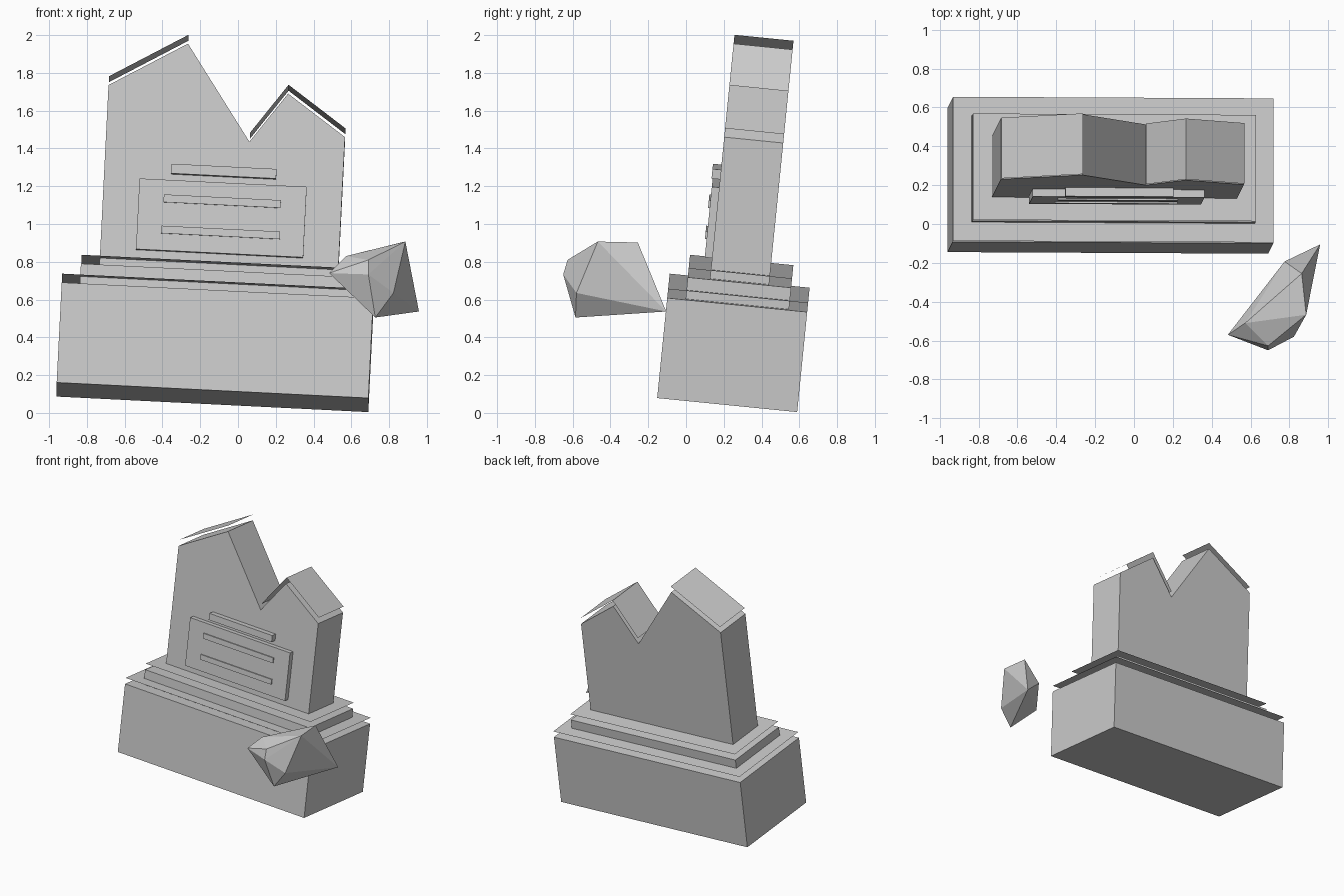
import bpy, bmesh
from mathutils import Matrix, Vector

if "Cube" in bpy.data.objects:
    bpy.data.objects.remove(bpy.data.objects["Cube"])

stone = bpy.data.materials.new("grey stone")
stone.use_nodes = True
stone.diffuse_color = (0.6, 0.6, 0.6, 1)
stone.node_tree.nodes["Principled BSDF"].inputs["Base Color"].default_value = stone.diffuse_color

# The whole monument leans back and sinks to one side
LEAN = (Matrix.Translation((-0.135, 0.222, 0.0825))
        @ Matrix.Rotation(-0.1, 4, 'X') @ Matrix.Rotation(0.05, 4, 'Y'))
GAP = 0.047
FACE = -0.157


def finish(name, bm, matrix=LEAN):
    mesh = bpy.data.meshes.new(name)
    bm.to_mesh(mesh)
    bm.free()
    mesh.materials.append(stone)
    obj = bpy.data.objects.new(name, mesh)
    obj.matrix_world = matrix
    bpy.context.collection.objects.link(obj)
    return obj


def box(name, half_x, y0, y1, z0, z1):
    bm = bmesh.new()
    bmesh.ops.create_cube(bm, size=1)
    bmesh.ops.scale(bm, vec=(2 * half_x, y1 - y0, z1 - z0), verts=bm.verts)
    bmesh.ops.translate(bm, vec=(0, (y0 + y1) / 2, (z0 + z1) / 2), verts=bm.verts)
    return finish(name, bm)


def sheet(name, start, end, half_y):
    # Single sheet hovering over a top surface, from start to end in (x, z)
    bm = bmesh.new()
    corners = [(start, -half_y), (end, -half_y), (end, half_y), (start, half_y)]
    bm.faces.new([bm.verts.new((p[0], y, p[1] + GAP)) for p, y in corners])
    return finish(name, bm)


# Stepped base, each step with its cover sheet
for name, half_x, half_y, z0, z1 in (("plinth", 0.826, 0.3725, 0, 0.533),
                                     ("step", 0.73, 0.275, 0.533, 0.648)):
    box(name, half_x, -half_y, half_y, z0, z1)
    sheet(name + "_cover", (-half_x, z1), (half_x, z1), half_y)

# Broken headstone, extruded from its outline
outline = [(-0.632, 0.648), (0.632, 0.648), (0.632, 1.402), (0.32, 1.618),
           (0.128, 1.352), (-0.223, 1.857), (-0.632, 1.616)]
bm = bmesh.new()
front = bm.faces.new([bm.verts.new((x, FACE, z)) for x, z in outline])
back = bmesh.ops.extrude_face_region(bm, geom=[front])["geom"]
bmesh.ops.translate(bm, vec=(0, -2 * FACE, 0),
                    verts=[v for v in back if isinstance(v, bmesh.types.BMVert)])
bmesh.ops.recalc_face_normals(bm, faces=bm.faces)
finish("headstone", bm)

# Cover sheets on the gentler slopes of the headstone
for name, a, b in (("left_top_cover", 6, 5), ("notch_cover", 4, 3), ("right_top_cover", 3, 2)):
    sheet(name, outline[a], outline[b], -FACE)

# Plaque, title bar and inscription strips
box("plaque", 0.443, -0.196, FACE, 0.748, 1.124)
box("title_bar", 0.279, -0.202, FACE, 1.159, 1.21)
box("upper_strip", 0.31, -0.205, -0.196, 1.004, 1.045)
box("lower_strip", 0.315, -0.205, -0.196, 0.838, 0.878)

# Loose faceted rock beside the base
points = [(0.483, -0.57, 0.74), (0.69, -0.627, 0.81), (0.69, -0.65, 0.733),
          (0.572, -0.51, 0.83), (0.886, -0.467, 0.907), (0.958, -0.105, 0.537),
          (0.727, -0.585, 0.505), (0.823, -0.58, 0.635), (0.863, -0.255, 0.902),
          (0.775, -0.193, 0.7)]
bm = bmesh.new()
for p in points:
    bm.verts.new(p)
bmesh.ops.convex_hull(bm, input=bm.verts)
finish("rock", bm, Matrix())
